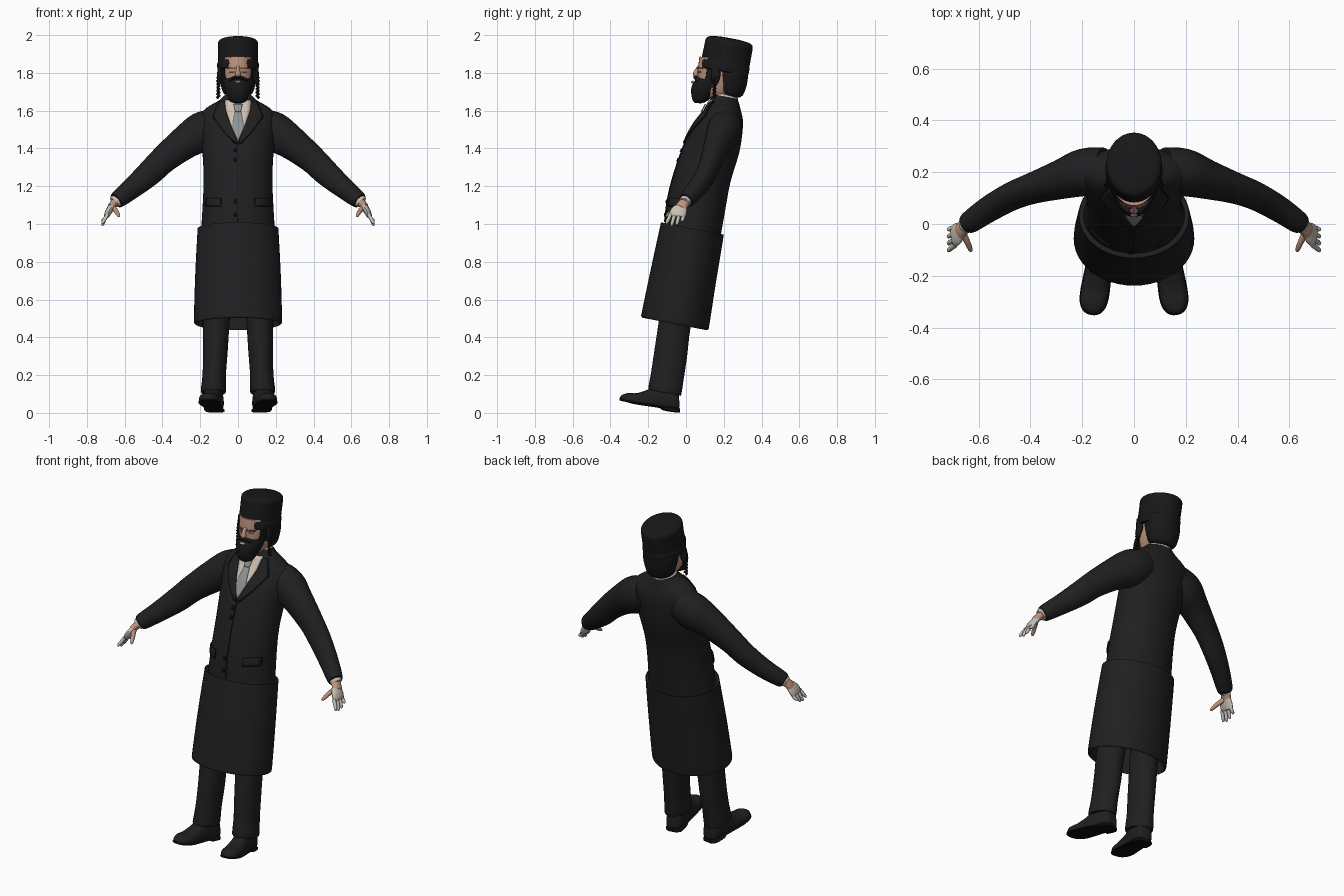
import bpy, bmesh, math
from mathutils import Vector
from mathutils.bvhtree import BVHTree


def material(name, rgb):
    m = bpy.data.materials.new(name)
    m.diffuse_color = (*rgb, 1)
    return m


COAT = material("coat black", (0.014, 0.014, 0.015))
HAIR = material("hair black", (0.009, 0.009, 0.010))
SEAM = material("seam black", (0.005, 0.005, 0.005))
SKIN = material("skin", (0.52, 0.29, 0.20))
BROW = material("brow brown", (0.17, 0.08, 0.055))
SHIRT = material("shirt cream", (0.62, 0.53, 0.45))
TIE = material("tie grey", (0.27, 0.29, 0.29))
GLOVE = material("pale hand", (0.56, 0.52, 0.47))


def finish(name, bm, mat, mirror=False, angle=40):
    bmesh.ops.recalc_face_normals(bm, faces=bm.faces)
    me = bpy.data.meshes.new(name)
    bm.to_mesh(me)
    bm.free()
    me.materials.append(mat)
    ob = bpy.data.objects.new(name, me)
    bpy.context.collection.objects.link(ob)
    bpy.ops.object.select_all(action='DESELECT')
    ob.select_set(True)
    bpy.context.view_layer.objects.active = ob
    bpy.ops.object.shade_smooth_by_angle(angle=math.radians(angle))
    if mirror:
        ob.modifiers.new("mirror", 'MIRROR')
    return ob


def smooth_keys(keys, n):
    """Catmull-Rom in-betweens for a list of number tuples."""
    out = []
    for i in range(len(keys) - 1):
        p = [keys[max(0, min(len(keys) - 1, i + k))] for k in (-1, 0, 1, 2)]
        for s in range(n):
            t = s / n
            out.append([0.5 * (2 * b + (c - a) * t + (2 * a - 5 * b + 4 * c - d) * t * t
                               + (3 * b - a - 3 * c + d) * t ** 3)
                        for a, b, c, d in zip(*p)])
    return out + [list(keys[-1])]


def skin_rings(name, rings, mat, mirror=False, angle=40):
    bm = bmesh.new()
    vs = [[bm.verts.new(p) for p in r] for r in rings]
    n = len(rings[0])
    for a, b in zip(vs, vs[1:]):
        for i in range(n):
            bm.faces.new((a[i], a[(i + 1) % n], b[(i + 1) % n], b[i]))
    bm.faces.new(vs[0])
    bm.faces.new(vs[-1])
    return finish(name, bm, mat, mirror, angle)


def loft(name, keys, mat, tilt=11, n=3, seg=32, **kw):
    """Stack of ellipses (x, y, z, rx, ry) leaning back by tilt degrees."""
    ct, st = math.cos(math.radians(tilt)), math.sin(math.radians(tilt))
    rings = []
    for x, y, z, rx, ry in smooth_keys(keys, n):
        ring = []
        for i in range(seg):
            a = math.tau * i / seg
            ring.append((x + rx * math.cos(a), y + ry * math.sin(a) * ct, z - ry * math.sin(a) * st))
        rings.append(ring)
    return skin_rings(name, rings, mat, **kw)


def tube(name, keys, mat, wide=(0, 1, 0), n=3, seg=16, **kw):
    """Sweep of ellipses along a path: (x, y, z, half width, half depth)."""
    ks = smooth_keys(keys, n)
    pts = [Vector(k[:3]) for k in ks]
    rings = []
    for i, k in enumerate(ks):
        d = (pts[min(i + 1, len(pts) - 1)] - pts[max(i - 1, 0)]).normalized()
        u = Vector(wide)
        u = (u - d * u.dot(d)).normalized()
        v = d.cross(u)
        rings.append([pts[i] + u * (k[3] * math.cos(math.tau * j / seg))
                      + v * (k[4] * math.sin(math.tau * j / seg)) for j in range(seg)])
    return skin_rings(name, rings, mat, **kw)


def patch(name, target, rows, mat, lift=0.004, mirror=False, cols=6, n=4):
    """Thin plate laid on the front of target; rows are (z, x0, x1)."""
    bm = bmesh.new()
    me = target.data
    tree = BVHTree.FromPolygons([v.co for v in me.vertices], [p.vertices for p in me.polygons])
    ks = []
    for a, b in zip(rows, rows[1:]):
        ks += [[p + (q - p) * s / n for p, q in zip(a, b)] for s in range(n)]
    grid = []
    for z, x0, x1 in ks + [rows[-1]]:
        line = []
        for c in range(cols + 1):
            x = x0 + (x1 - x0) * c / cols
            hit = tree.ray_cast(Vector((x, -1, z)), Vector((0, 1, 0)))[0]
            line.append(bm.verts.new((x, (hit.y if hit else 0.15) - lift, z)))
        grid.append(line)
    for a, b in zip(grid, grid[1:]):
        for i in range(cols):
            bm.faces.new((a[i], a[i + 1], b[i + 1], b[i]))
    ob = finish(name, bm, mat, mirror)
    sol = ob.modifiers.new("thickness", 'SOLIDIFY')
    sol.thickness, sol.offset = 0.005, 0
    return ob


# Coat body and hollow skirt
torso = loft("coat_body", [(0, .03, .93, .198, .15), (0, .055, 1.1, .187, .155), (0, .088, 1.25, .182, .15),
                           (0, .137, 1.4, .19, .146), (0, .170, 1.5, .202, .13), (0, .196, 1.57, .203, .107),
                           (0, .203, 1.615, .165, .09), (0, .206, 1.65, .105, .077),
                           (0, .207, 1.675, .078, .068)], COAT, n=5, seg=48)
loft("coat_skirt", [(0, .032, .966, .19, .14), (0, .032, .968, .212, .166), (0, .03, .955, .215, .17),
                    (0, -.015, .72, .227, .176), (0, -.055, .50, .233, .182), (0, -.059, .48, .229, .18),
                    (0, -.059, .478, .22, .17), (0, -.04, .58, .212, .162), (0, .0, .8, .2, .15)],
     COAT, n=4, seg=48)

# Trousers and shoes
loft("trouser_leg", [(.1, .01, .85, .085, .1), (.115, -.055, .5, .072, .086), (.12, -.08, .32, .065, .088),
                     (.126, -.098, .2, .062, .088), (.13, -.112, .115, .067, .089), (.13, -.112, .108, .055, .08)],
     COAT, mirror=True)


def shoe(name, profile, mat):
    """Flat-bottomed rings from heel to toe: (travel, half width, bottom, top)."""
    d, s = Vector((.15, -.985, 0)), Vector((.985, .15, 0))
    rings = []
    for t, w, lo, hi in smooth_keys(profile, 3):
        ring = []
        for i in range(20):
            c, q = math.cos(math.tau * i / 20), math.sin(math.tau * i / 20)
            side = w * math.copysign(abs(c) ** .7, c)
            h = lo + (hi - lo) * (max(q, 0) * .75 + .25 if q >= 0 else .25 * (1 - abs(q) ** .4))
            ring.append(Vector((.117, -.04, h)) + d * t + s * side)
        rings.append(ring)
    return skin_rings(name, rings, mat, mirror=True)


shoe("shoe_upper", [(.0, .03, .02, .11), (.02, .046, .02, .14), (.1, .05, .03, .15), (.16, .05, .04, .125),
                    (.22, .054, .05, .105), (.27, .05, .06, .105), (.3, .033, .065, .097),
                    (.312, .012, .07, .085)], COAT)
shoe("shoe_sole", [(-.004, .03, .002, .025), (.02, .05, .003, .03), (.08, .052, .014, .035), (.1, .05, .026, .04),
                   (.22, .057, .044, .058), (.275, .052, .057, .07), (.305, .034, .063, .076),
                   (.316, .012, .067, .078)], SEAM)

# Sleeves, cuffs and hands
tube("sleeve", [(.11, .21, 1.525, .085, .09), (.19, .2, 1.488, .092, .105), (.28, .172, 1.432, .076, .089),
                (.39, .138, 1.345, .06, .074), (.47, .108, 1.268, .054, .068), (.56, .058, 1.19, .05, .056),
                (.638, .004, 1.128, .042, .045), (.642, .001, 1.125, .03, .034)], COAT, n=4, seg=24, mirror=True)
tube("shirt_cuff", [(.62, .015, 1.142, .03, .034), (.652, -.006, 1.117, .032, .034),
                    (.654, -.007, 1.115, .024, .025)], SHIRT, n=2, mirror=True)
tube("wrist", [(.635, .003, 1.13, .027, .022), (.662, -.016, 1.103, .03, .021),
               (.674, -.028, 1.085, .034, .019)], SKIN, mirror=True)
tube("palm", [(.664, -.018, 1.098, .028, .018), (.682, -.036, 1.07, .043, .018),
              (.694, -.048, 1.046, .042, .015), (.697, -.05, 1.038, .03, .008)], GLOVE, mirror=True)
for i in range(4):
    y0, y1 = -.082 + .023 * i, -.102 + .027 * i
    z1 = (1.0, .99, .995, 1.012)[i]
    tube("finger_%d" % (i + 1), [(.69, y0, 1.052, .010, .010), (.705, (y0 + y1) / 2, 1.027, .010, .010),
                                 (.716, y1, z1 + .008, .008, .008), (.717, y1, z1, .003, .003)],
         GLOVE, seg=10, mirror=True)
tube("thumb", [(.664, -.03, 1.09, .014, .016), (.645, -.068, 1.068, .012, .013),
               (.632, -.098, 1.046, .009, .009), (.63, -.106, 1.038, .003, .003)],
     SKIN, wide=(1, 0, 0), seg=10, mirror=True)

# Shirt front, tie, lapels, pockets and buttons laid on the coat
patch("shirt_front", torso, [(1.655, -.07, .07), (1.6, -.064, .064), (1.52, -.036, .036), (1.44, -.002, .002)],
      SHIRT)
patch("tie_knot", torso, [(1.635, -.024, .024), (1.595, -.015, .015)], TIE, .014)
patch("tie_blade", torso, [(1.6, -.015, .015), (1.51, -.032, .032), (1.445, -.003, .003)], TIE, .009)
for nm, lift, g, mat in (("lapel_edge", .005, .004, SEAM), ("lapel", .009, 0, COAT)):
    patch(nm, torso, [(1.648, .07, .095 + g), (1.6, .064, .118 + g), (1.57 - g, .055, .13 + g),
                      (1.5, .028, .082 + g), (1.43 - g, .002, .015 + g)], mat, lift, mirror=True)
patch("pocket_edge", torso, [(1.138, .09, .168), (1.092, .088, .17)], SEAM, .005, mirror=True)
patch("pocket_flap", torso, [(1.138, .092, .166), (1.096, .09, .168)], COAT, .01, mirror=True)
patch("front_seam", torso, [(1.43, -.002, .001), (1.01, -.002, .001)], SEAM, .002, cols=1, n=12)
for i, z in enumerate((1.39, 1.34, 1.12, 1.05)):
    patch("button_%d" % (i + 1), torso, [(z + .009, -.021, -.007), (z - .009, -.021, -.007)], SEAM, .007, cols=2, n=2)

# Neck and shirt collar
loft("neck", [(0, .2, 1.62, .062, .06), (0, .205, 1.7, .062, .066), (0, .205, 1.76, .065, .07)], SKIN)
loft("shirt_collar", [(0, .204, 1.645, .078, .074), (0, .205, 1.677, .071, .071), (0, .205, 1.685, .066, .067)],
     SHIRT)

# Head, hair and beard
head = loft("head", [(0, .15, 1.67, .045, .06), (0, .165, 1.70, .068, .095), (0, .175, 1.75, .082, .113),
                     (0, .182, 1.80, .088, .12), (0, .19, 1.87, .09, .12)], SKIN, tilt=8, n=4)
loft("back_hair", [(0, .235, 1.675, .05, .045), (0, .236, 1.69, .075, .065), (0, .238, 1.73, .09, .08),
                   (0, .237, 1.79, .1, .092), (0, .233, 1.86, .1, .095)], HAIR, tilt=8)
loft("beard", [(0, .063, 1.64, .02, .016), (0, .07, 1.65, .043, .034), (0, .084, 1.678, .057, .056),
               (0, .106, 1.715, .071, .078), (0, .122, 1.748, .079, .078), (0, .126, 1.765, .078, .064)],
     HAIR, tilt=6)
tube("moustache", [(0, .05, 1.776, .012, .009), (.024, .054, 1.773, .012, .009), (.05, .078, 1.755, .012, .01),
                   (.064, .098, 1.74, .008, .008)], HAIR, seg=10, mirror=True)
patch("cheek_whisker", head, [(1.84, .073, .086), (1.79, .071, .085), (1.75, .06, .08)], HAIR, .005, mirror=True)
loft("lip", [(0, .048, 1.742, .012, .016), (0, .043, 1.749, .017, .017), (0, .048, 1.757, .012, .013)], SKIN, seg=12)
tube("nose", [(0, .07, 1.835, .009, .008), (0, .056, 1.81, .011, .012), (0, .052, 1.792, .016, .015),
              (0, .058, 1.779, .009, .009)], SKIN, wide=(1, 0, 0), seg=12)
patch("eyebrow", head, [(1.829, .017, .056), (1.82, .015, .058)], BROW, .005, mirror=True)
patch("eye", head, [(1.811, .022, .046), (1.803, .022, .046)], TIE, .003, mirror=True)

# Side curls: thick at the ear, then a twisted lock
tube("sideburn", [(.09, .16, 1.84, .02, .016), (.095, .158, 1.79, .024, .016), (.1, .155, 1.755, .018, .012),
                  (.103, .152, 1.735, .006, .006)], HAIR, seg=12, mirror=True)
tube("side_curl", [(.104 + .006 * math.cos(i * 1.3), .15 + .006 * math.sin(i * 1.3), 1.775 - .0036 * i, .006, .006)
                   for i in range(31)], HAIR, n=2, seg=8, mirror=True)

# Tall hat with a lower band
loft("hat_band", [(0, .2, 1.808, .1, .12), (0, .2, 1.81, .108, .131), (0, .206, 1.85, .11, .133),
                  (0, .206, 1.853, .104, .127)], HAIR, tilt=10, n=2, seg=40)
loft("hat_crown", [(0, .207, 1.845, .106, .129), (0, .22, 1.91, .106, .128), (0, .228, 1.953, .107, .127),
                   (0, .23, 1.968, .101, .12), (0, .23, 1.977, .085, .102), (0, .228, 1.984, .045, .055),
                   (0, .228, 1.985, .005, .006)], HAIR, tilt=10, seg=40)
